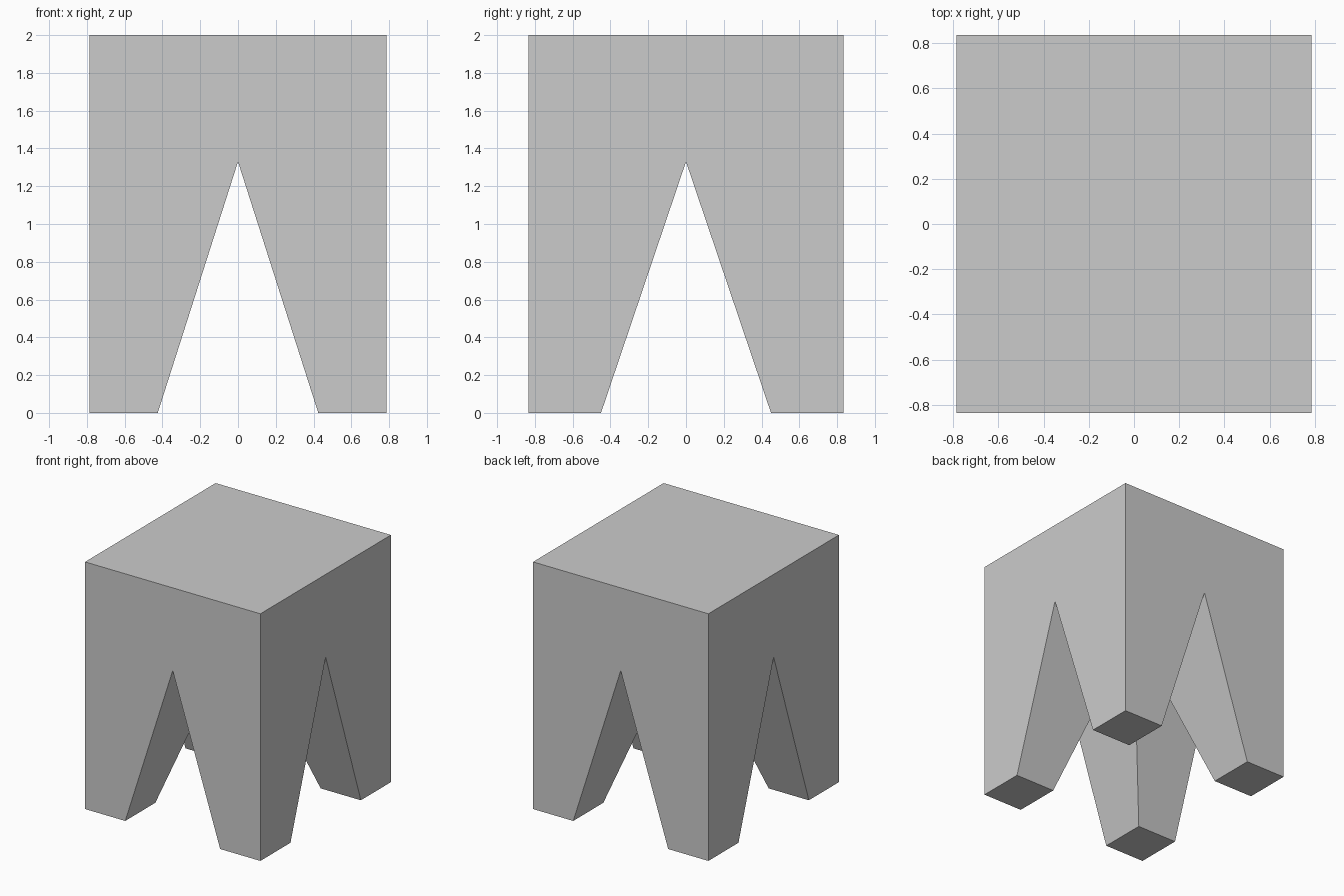
import bpy, bmesh
from math import radians
from mathutils import Vector

if "Cube" in bpy.data.objects:
    bpy.data.objects.remove(bpy.data.objects["Cube"])

HX, HY, H = 0.785, 0.835, 2.0      # half width, half depth, height
NX, NY, APEX = 0.425, 0.45, 1.33   # notch half widths at the floor, notch peak

# One quarter of the block
bm = bmesh.new()
bmesh.ops.create_cube(bm, size=1)
for v in bm.verts:
    v.co = Vector(((v.co.x + 0.5) * HX, (v.co.y + 0.5) * HY, (v.co.z + 0.5) * H))


def slice_off(normal):
    """Cut away the inner side of a sloping plane through the notch peak."""
    cut = bmesh.ops.bisect_plane(
        bm, geom=bm.verts[:] + bm.edges[:] + bm.faces[:], dist=1e-5,
        plane_co=(0, 0, APEX), plane_no=normal, clear_inner=True)
    edges = [g for g in cut["geom_cut"] if isinstance(g, bmesh.types.BMEdge)]
    bmesh.ops.contextual_create(bm, geom=edges)


# Sloping inner faces of the leg
slice_off(Vector((APEX, 0, NX)).normalized())
slice_off(Vector((0, APEX, NY)).normalized())

# Open the mirror planes so the quarters join without inner walls
inner = [f for f in bm.faces
         if all(abs(v.co.x) < 1e-4 for v in f.verts)
         or all(abs(v.co.y) < 1e-4 for v in f.verts)]
bmesh.ops.delete(bm, geom=inner, context='FACES')
bmesh.ops.recalc_face_normals(bm, faces=bm.faces[:])
top = max(bm.faces, key=lambda f: f.calc_center_median().z)
if top.normal.z < 0:
    bmesh.ops.reverse_faces(bm, faces=bm.faces[:])

mesh = bpy.data.meshes.new("four_legged_block")
bm.to_mesh(mesh)
bm.free()
block = bpy.data.objects.new("four_legged_block", mesh)
bpy.context.collection.objects.link(block)

# Mirror to all four legs, then merge the flat seams
mirror = block.modifiers.new("mirror", 'MIRROR')
mirror.use_axis = (True, True, False)
mirror.merge_threshold = 0.001
flat = block.modifiers.new("merge_flat", 'DECIMATE')
flat.decimate_type = 'DISSOLVE'
flat.angle_limit = radians(1)
